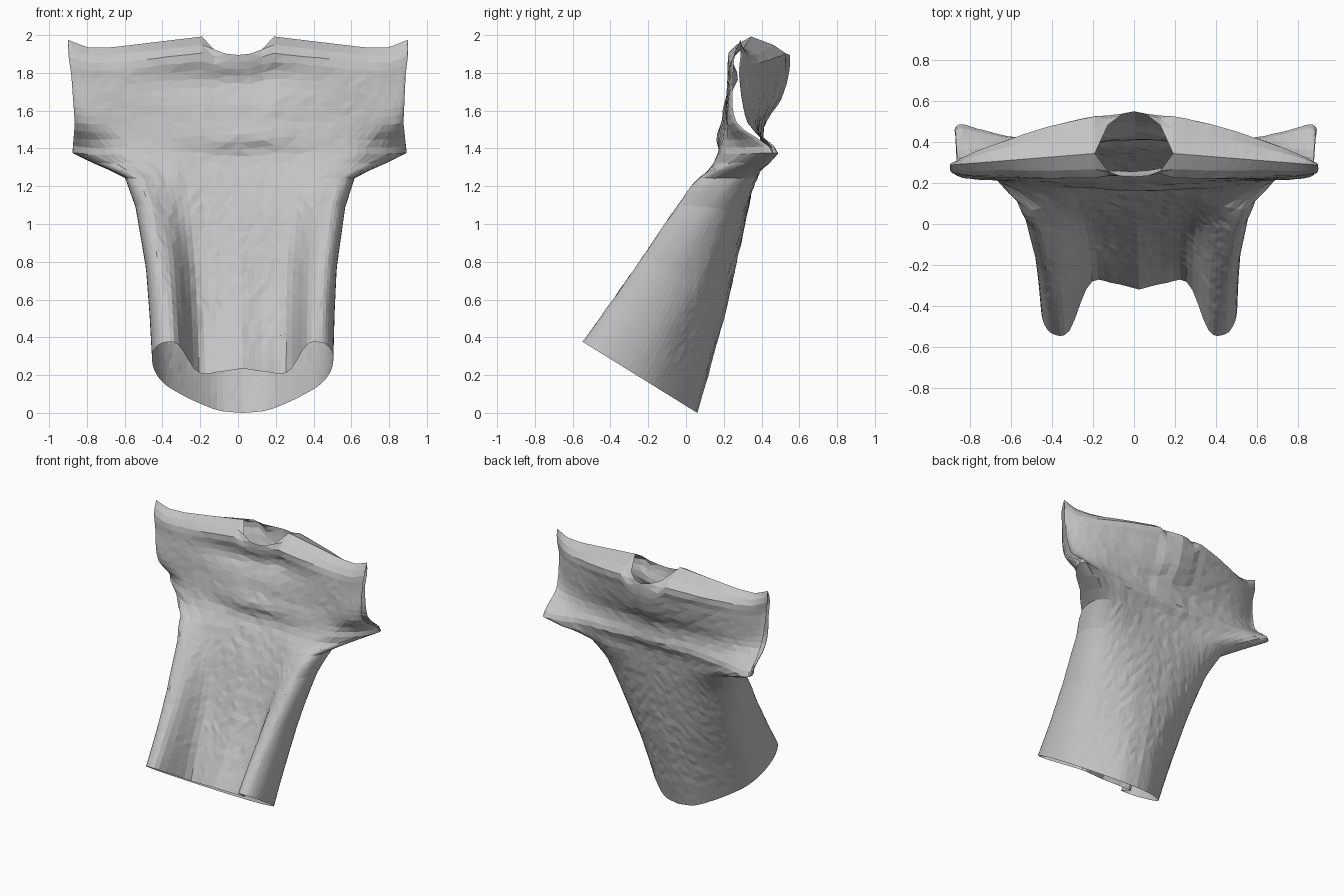
import bpy, bmesh, math, random

random.seed(4)
default = bpy.data.objects.get("Cube")
if default:
    bpy.data.objects.remove(default)

cloth = bpy.data.materials.new("light_grey_cloth")
cloth.use_nodes = True
grey = (0.55, 0.55, 0.55, 1)
cloth.diffuse_color = grey
cloth.node_tree.nodes["Principled BSDF"].inputs["Base Color"].default_value = grey

# Height stations from hem (0) to shoulder seam (1), and half width at each
STATIONS = [0, .15, .3, .5, .6, .67, .76, .9, .96]
WIDTHS = [.48, .49, .505, .555, .61, .885, .87, .885, .9]
ARMPIT, CUFF = .6, .67

# Depth of each panel from centre line to side seam
FRONT = [
    [-.32, -.29, -.29, -.52, -.54, -.49, -.40],
    [-.17, -.16, -.19, -.36, -.39, -.34, -.25],
    [-.06, -.05, -.07, -.20, -.24, -.20, -.10],
    [.06, .06, .05, 0, -.04, .01, .11],
    [.13, .13, .11, .09, .08, .14, .27],
    [.18, .18, .17, .19, .28, .38, .46],
    [.19, .19, .20, .21, .22, .24, .27],
    [.23, .23, .22, .22, .23, .24, .25],
    [.23, .23, .23, .24, .24, .25, .26],
]
BACK = [
    [.06, .04, -.03, -.11, -.19, -.29, -.40],
    [.15, .13, .08, .01, -.06, -.14, -.25],
    [.23, .22, .19, .14, .08, -.01, -.10],
    [.32, .32, .31, .29, .25, .19, .11],
    [.36, .36, .37, .38, .37, .33, .27],
    [.38, .38, .39, .41, .45, .48, .46],
    [.44, .43, .40, .38, .35, .33, .33],
    [.53, .50, .45, .40, .35, .30, .28],
    [.55, .51, .46, .40, .35, .31, .29],
]


def smooth_lookup(xs, ys, x):
    """Smooth curve through the points (xs, ys)."""
    last = len(xs) - 1
    i = next((k for k in range(last) if x <= xs[k + 1]), last - 1)

    def slope(k):
        a, b = max(k - 1, 0), min(k + 1, last)
        return (ys[b] - ys[a]) / (xs[b] - xs[a])

    h = xs[i + 1] - xs[i]
    u = (x - xs[i]) / h
    ease = u * u * (3 - 2 * u)
    return (ys[i] + (ys[i + 1] - ys[i]) * ease
            + h * u * (1 - u) * ((1 - u) * slope(i) - u * slope(i + 1)))


def linear_lookup(xs, ys, x):
    i = next((k for k in range(len(xs) - 1) if x <= xs[k + 1]), len(xs) - 2)
    u = min(1, (x - xs[i]) / (xs[i + 1] - xs[i]))
    return ys[i] + (ys[i + 1] - ys[i]) * u


def bump(value, centre, width):
    return math.exp(-((value - centre) / width) ** 2)


def panel_point(table, t, angle):
    """Point on a panel; angle runs from the right seam to the left seam."""
    is_front = table is FRONT
    x = math.sin(angle) * linear_lookup(STATIONS, WIDTHS, t)
    side = abs(angle) / (math.pi / 2) * 6
    rows = [smooth_lookup(range(7), row, side) for row in table]

    # Shoulder seam and neck opening close the top of the panel
    ax = abs(x)
    neck = math.sqrt(max(0, 1 - (x / .18) ** 2))
    seam = .36 - .08 * ax + neck * (-.13 if is_front else .19)
    top = 1.995 - .06 * min(1, max(0, ax - .17) / .5) - .1 * neck
    top += .04 * max(0, (ax - .8) / .1)
    y = smooth_lookup(STATIONS + [1], rows + [seam], t)

    # Slanted hem blends into level rows at the armpit
    hem = .62 * (.06 - rows[0])
    if t < ARMPIT:
        z = hem + (1.25 - hem) * t / ARMPIT
    else:
        z = 1.25 + (top - 1.25) * (t - ARMPIT) / (1 - ARMPIT)

    inside = math.cos(angle) * min(1, (1 - t) * 8) * min(1, t * 8)
    if is_front:
        # Cross folds on the chest and a crease beside the collar
        y += .03 * bump(z, 1.75, .07) * bump(x, -.1, .4)
        y += .03 * bump(z, 1.8, .07) * bump(x, .14, .07)
        y -= .025 * bump(z, 1.45, .06) * bump(x, .03, .3)
    else:
        # Hollow between the shoulders above a ridge running sleeve to sleeve
        y += .03 * inside * (bump(z, 1.38, .05) - bump(z, 1.54, .08) * bump(x, 0, .5))
    # Loose crumples, fading out on the seams
    y += random.uniform(-.003, .003) * inside
    z += random.uniform(-.006, .006) * inside
    return x + .025 * (1 - t), y, z


def add_panel(bm, table, columns=44, rows=42):
    grid = []
    for r in range(rows + 1):
        t = r / rows
        # Snap one row to the cuff, where the sleeve opens
        if abs(t - CUFF) < .5 / rows:
            t = CUFF
        grid.append([bm.verts.new(panel_point(table, t, math.pi * (c / columns - .5)))
                     for c in range(columns + 1)])
    for r in range(rows):
        for c in range(columns):
            face = [grid[r][c], grid[r][c + 1], grid[r + 1][c + 1], grid[r + 1][c]]
            bm.faces.new(face if table is FRONT else face[::-1])


# Front and back panels sewn along the sides, underarms and shoulders
bm = bmesh.new()
add_panel(bm, FRONT)
add_panel(bm, BACK)
bmesh.ops.remove_doubles(bm, verts=bm.verts[:], dist=.001)
bmesh.ops.triangulate(bm, faces=bm.faces[:], quad_method='SHORT_EDGE')
mesh = bpy.data.meshes.new("shirt")
bm.to_mesh(mesh)
bm.free()
mesh.materials.append(cloth)
shirt = bpy.data.objects.new("shirt", mesh)
bpy.context.collection.objects.link(shirt)
